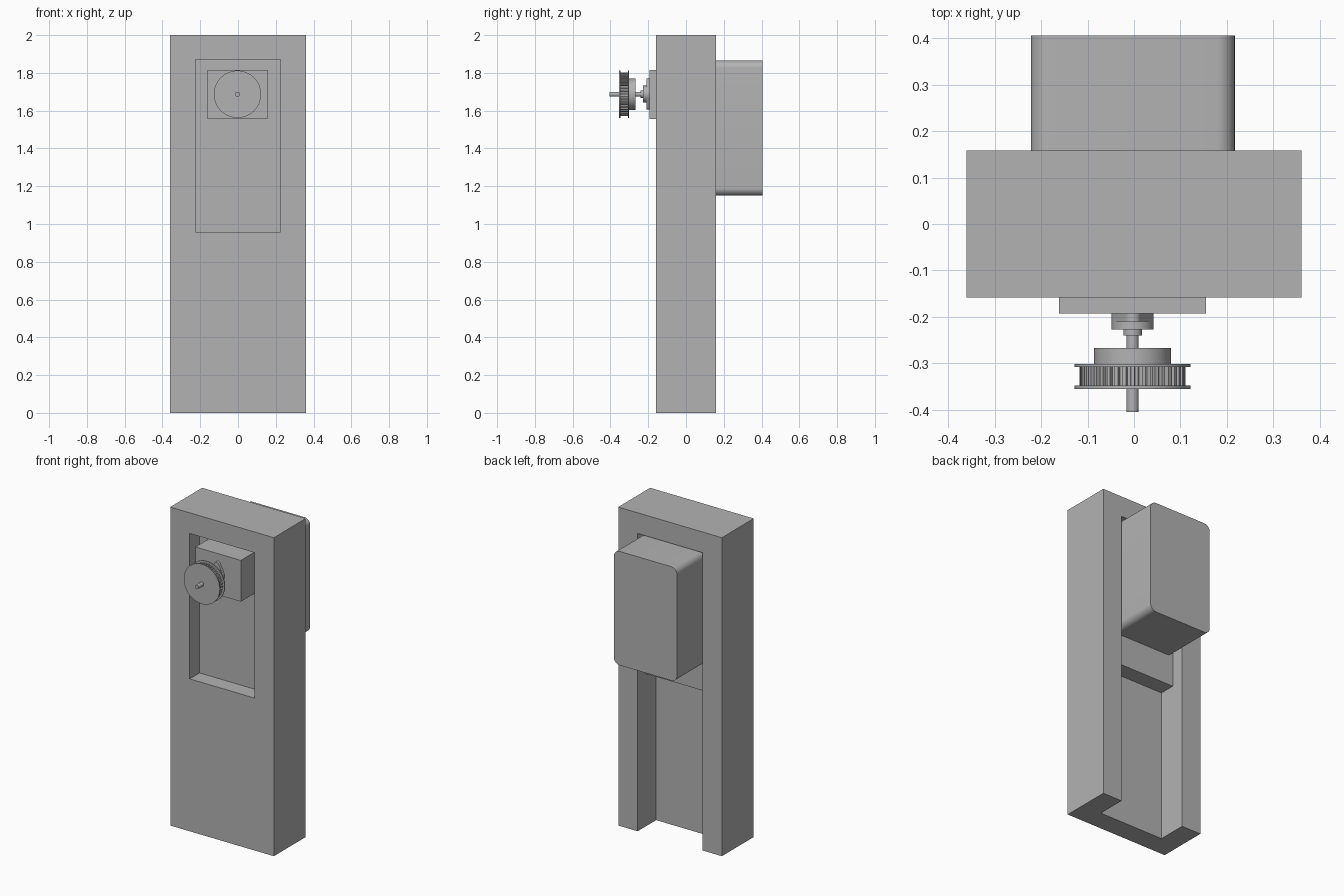
import bpy
import bmesh
from math import cos, sin, pi, radians
from mathutils import Vector

old = bpy.data.objects.get("Cube")
if old:
    bpy.data.objects.remove(old, do_unlink=True)

GREY = (0.45, 0.45, 0.45, 1)
grey = bpy.data.materials.new("plain grey")
grey.use_nodes = True
grey.diffuse_color = GREY
grey.node_tree.nodes["Principled BSDF"].inputs["Base Color"].default_value = GREY

AX, AZ = -0.003, 1.687  # shaft axis


def prism(name, points, axis, lo, hi, smooth=False):
    """Extrude a closed outline along x (outline in y, z) or y (outline in x, z)."""
    bm = bmesh.new()
    place = (lambda a, b: (lo, a, b)) if axis == "x" else (lambda a, b: (a, lo, b))
    face = bm.faces.new([bm.verts.new(place(a, b)) for a, b in points])
    step = Vector((hi - lo, 0, 0)) if axis == "x" else Vector((0, hi - lo, 0))
    new = bmesh.ops.extrude_face_region(bm, geom=[face])["geom"]
    bmesh.ops.translate(bm, vec=step, verts=[v for v in new if isinstance(v, bmesh.types.BMVert)])
    bmesh.ops.recalc_face_normals(bm, faces=bm.faces)
    mesh = bpy.data.meshes.new(name)
    bm.to_mesh(mesh)
    bm.free()
    mesh.materials.append(grey)
    obj = bpy.data.objects.new(name, mesh)
    bpy.context.collection.objects.link(obj)
    if smooth:
        bpy.ops.object.select_all(action="DESELECT")
        obj.select_set(True)
        bpy.context.view_layer.objects.active = obj
        bpy.ops.object.shade_smooth_by_angle(angle=radians(30))
    return obj


def rect(a0, a1, b0, b1):
    return [(a0, b0), (a1, b0), (a1, b1), (a0, b1)]


def arc(cx, cz, r, start, end, steps):
    angles = [radians(start + (end - start) * i / steps) for i in range(steps + 1)]
    return [(cx + r * cos(t), cz + r * sin(t)) for t in angles]


def disc(name, r, lo, hi, steps=48):
    return prism(name, arc(AX, AZ, r, 0, 360, steps)[:-1], "y", lo, hi, True)


def cut(obj, cutter):
    mod = obj.modifiers.new("cut", "BOOLEAN")
    mod.operation = "DIFFERENCE"
    mod.solver = "EXACT"
    mod.object = cutter
    bpy.context.view_layer.objects.active = obj
    bpy.ops.object.modifier_apply(modifier=mod.name)
    bpy.data.objects.remove(cutter, do_unlink=True)


# Housing with a front recess and a stepped channel open at the bottom of the back
STEP, TOP, HALF = 0.957, 1.87, 0.225
housing = prism("housing", rect(-0.36, 0.36, 0, 2), "y", -0.158, 0.158)
cut(housing, prism("recess_cutter", rect(-HALF, HALF, STEP, TOP), "y", -0.3, -0.06))
channel = [(0.3, -0.1), (0.3, TOP), (0.075, TOP), (0.075, STEP), (-0.025, STEP), (-0.025, -0.1)]
cut(housing, prism("channel_cutter", channel, "x", -HALF, HALF))

# Rounded rear box
x0, x1, z0, z1, r = -0.222, 0.217, 1.15, 1.865, 0.04
corners = [(x1 - r, z1 - r), (x0 + r, z1 - r), (x0 + r, z0 + r), (x1 - r, z0 + r)]
outline = []
for i, (cx, cz) in enumerate(corners):
    outline += arc(cx, cz, r, 90 * i, 90 * i + 90, 8)
prism("rear_box", outline, "y", 0.075, 0.406, True)

# Front gearbox block
prism("front_block", rect(-0.161, 0.155, 1.557, 1.816), "y", -0.06, -0.193)

# Bearing flange with an ear above and below
flange = (arc(AX, AZ, 0.045, -30, 30, 8) + arc(AX, AZ + 0.064, 0.018, 30, 150, 8)
          + arc(AX, AZ, 0.045, 150, 210, 8) + arc(AX, AZ - 0.064, 0.018, 210, 330, 8))
prism("bearing_flange", flange, "y", -0.193, -0.21, True)
disc("bearing_collar", 0.045, -0.21, -0.227)
disc("bearing_lip", 0.02, -0.227, -0.24)

# Shaft and pulley
disc("shaft", 0.013, -0.2, -0.405, 32)
disc("pulley_hub", 0.083, -0.267, -0.301)
disc("rear_pulley_rim", 0.125, -0.301, -0.308, 64)
disc("front_pulley_rim", 0.125, -0.348, -0.355, 64)

# Toothed belt track
TEETH = 40
teeth = []
for i in range(TEETH):
    for offset, radius in ((-0.3, 0.104), (-0.22, 0.114), (0.22, 0.114), (0.3, 0.104)):
        t = 2 * pi * (i + offset) / TEETH
        teeth.append((AX + radius * cos(t), AZ + radius * sin(t)))
prism("pulley_teeth", teeth, "y", -0.308, -0.348)
